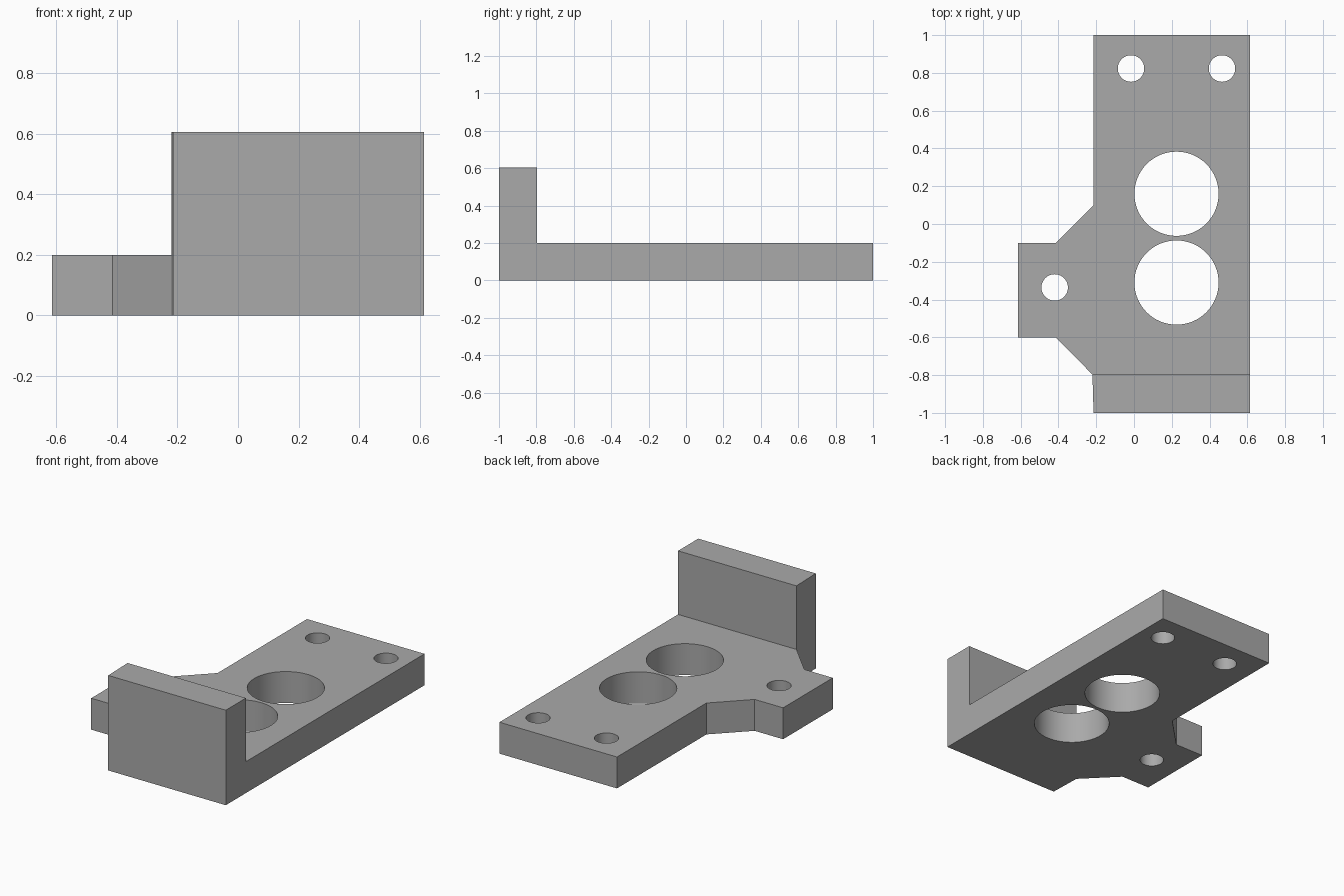
import bpy
import bmesh

cube = bpy.data.objects.get("Cube")
if cube:
    bpy.data.objects.remove(cube, do_unlink=True)

PLATE_Z, WALL_Z = 0.2, 0.605
WALL_Y = -0.797

grey = bpy.data.materials.new("plain_grey")
grey.use_nodes = True
colour = (0.4, 0.4, 0.4, 1)
grey.diffuse_color = colour
grey.node_tree.nodes["Principled BSDF"].inputs["Base Color"].default_value = colour

# Outline of the plate with its side ear, and the footprint of the end wall
wall_edge = [(-0.22, WALL_Y), (0.614, WALL_Y)]
plate = wall_edge + [(0.614, 1), (-0.214, 1), (-0.214, 0.1), (-0.414, -0.1),
                     (-0.614, -0.1), (-0.614, -0.6), (-0.414, -0.6)]
wall = wall_edge[::-1] + [(-0.214, -1), (0.614, -1)]


def raise_faces(bm, faces, height):
    result = bmesh.ops.extrude_face_region(bm, geom=faces)["geom"]
    verts = [g for g in result if isinstance(g, bmesh.types.BMVert)]
    bmesh.ops.translate(bm, verts=verts, vec=(0, 0, height))


# Bracket: plate and wall footprints raised together, then the wall raised again
bm = bmesh.new()
for outline in (plate, wall):
    bm.faces.new([bm.verts.new((x, y, 0)) for x, y in outline])
bmesh.ops.remove_doubles(bm, verts=bm.verts, dist=0.001)
raise_faces(bm, bm.faces[:], PLATE_Z)
bm.normal_update()
wall_top = [f for f in bm.faces if abs(f.normal.z) > 0.9
            and f.calc_center_median().z > 0.1
            and f.calc_center_median().y < WALL_Y]
raise_faces(bm, wall_top, WALL_Z - PLATE_Z)
bmesh.ops.recalc_face_normals(bm, faces=bm.faces)
bmesh.ops.dissolve_limit(bm, angle_limit=0.01, verts=bm.verts, edges=bm.edges)
mesh = bpy.data.meshes.new("bracket")
bm.to_mesh(mesh)
bm.free()
mesh.materials.append(grey)
bracket = bpy.data.objects.new("bracket", mesh)
bpy.context.collection.objects.link(bracket)
bpy.context.view_layer.objects.active = bracket

# Two large bores and three screw holes
holes = [("front_bore", 0.225, -0.31, 0.223), ("back_bore", 0.225, 0.16, 0.223),
         ("back_right_screw", -0.016, 0.823, 0.07),
         ("back_left_screw", 0.466, 0.823, 0.07),
         ("ear_screw", -0.42, -0.336, 0.07)]
for name, x, y, radius in holes:
    bpy.ops.mesh.primitive_cylinder_add(vertices=64, radius=radius, depth=1,
                                        location=(x, y, PLATE_Z / 2))
    cutter = bpy.context.object
    cutter.name = name + "_cutter"
    cutter.hide_render = True
    cutter.data.materials.append(grey)
    bpy.context.view_layer.objects.active = bracket
    cut = bracket.modifiers.new(name, "BOOLEAN")
    cut.operation = "DIFFERENCE"
    cut.solver = "EXACT"
    cut.object = cutter
    bpy.ops.object.modifier_apply(modifier=cut.name)
    bpy.data.objects.remove(cutter, do_unlink=True)

# Smooth bores with crisp rims
bpy.ops.object.select_all(action="DESELECT")
bracket.select_set(True)
bpy.ops.object.shade_smooth_by_angle(angle=0.5)
